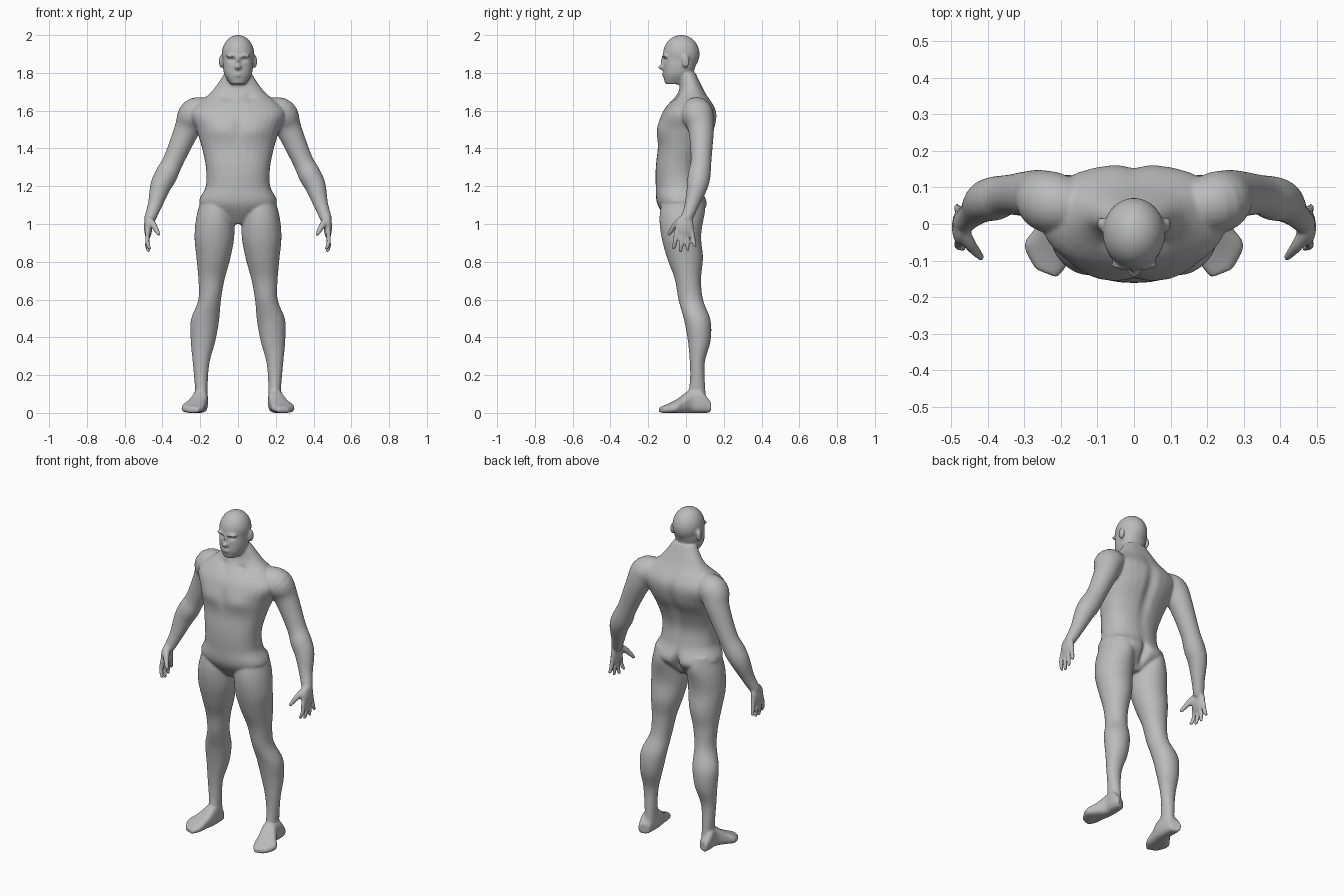
import bpy, bmesh, math
from mathutils import Vector, Matrix

cube = bpy.data.objects.get("Cube")
if cube:
    bpy.data.objects.remove(cube, do_unlink=True)

grey = (.5, .5, .5, 1)
skin = bpy.data.materials.new("matte_grey")
skin.use_nodes = True
skin.diffuse_color = grey
skin.node_tree.nodes["Principled BSDF"].inputs["Base Color"].default_value = grey

body_mesh = bmesh.new()
MIDDLE = (1,)
BOTH = (1, -1)


def spline(before, start, end, after, t):
    """Catmull-Rom value between start and end."""
    slope_in, slope_out = (end - before) / 2, (after - start) / 2
    ease = t * t * (3 - 2 * t)
    return (start + (end - start) * ease
            + slope_in * t * (1 - t) ** 2 - slope_out * t * t * (1 - t))


def refine(rows, steps=5):
    """Add smoothly interpolated sections between the given ones."""
    padded = [rows[0], *rows, rows[-1]]
    result = []
    for group in zip(padded, padded[1:], padded[2:], padded[3:]):
        for step in range(steps):
            result.append([spline(*values, step / steps) for values in zip(*group)])
    return result + [rows[-1]]


def stations(first, last, *profiles):
    """Pair evenly spaced positions with the profile values."""
    count = len(profiles[0])
    spaced = [first + (last - first) * i / (count - 1) for i in range(count)]
    return refine(list(zip(spaced, *profiles)))


def loft(sections, sides, power=2.0, segments=32):
    """Skin superellipse sections given as centre, first radius, second radius."""
    def bend(value):
        return math.copysign(abs(value) ** (2 / power), value)

    angles = [math.tau * k / segments for k in range(segments)]
    for side in sides:
        rings = []
        for centre, across, along in sections:
            points = [centre + across * bend(math.cos(a)) + along * bend(math.sin(a))
                      for a in angles]
            rings.append([body_mesh.verts.new((p.x * side, p.y, p.z)) for p in points])
        for lower, upper in zip(rings, rings[1:]):
            for k in range(segments):
                body_mesh.faces.new((lower[k - 1], lower[k], upper[k], upper[k - 1]))
        body_mesh.faces.new(rings[0])
        body_mesh.faces.new(rings[-1])


def stack(rows, sides, power):
    """Level sections: height, inner x, outer x, front y, back y."""
    sections = []
    for z, inner, outer, front, back in rows:
        centre = Vector(((inner + outer) / 2, (front + back) / 2, z))
        sections.append((centre, Vector(((outer - inner) / 2, 0, 0)),
                         Vector((0, (back - front) / 2, 0))))
    loft(sections, sides, power)


def tube(rows, segments=24):
    """Mirrored round limb along a path of x, y, z, radius."""
    rows = refine(rows)
    path = [Vector(row[:3]) for row in rows]
    sections = []
    for i, point in enumerate(path):
        ahead = path[min(i + 1, len(path) - 1)]
        behind = path[max(i - 1, 0)]
        direction = (ahead - behind).normalized()
        across = direction.cross(Vector((0, 1, 0))).normalized()
        radius = rows[i][3]
        sections.append((point, across * radius, direction.cross(across) * radius))
    loft(sections, BOTH, segments=segments)


def blob(centre, size):
    """Ellipsoid, mirrored when it lies off the middle."""
    for side in BOTH if centre[0] else MIDDLE:
        place = Matrix.Translation((centre[0] * side, *centre[1:]))
        bmesh.ops.create_uvsphere(body_mesh, u_segments=24, v_segments=16, radius=1,
                                  matrix=place @ Matrix.Diagonal((*size, 1)))


# Torso and neck, from the crotch up
half_width = [.03, .2, .17, .17, .19, .22, .25, .14, .07]
front = [-.08, -.15, -.16, -.16, -.15, -.15, -.12, -.04, -.03]
back = [.03, .1, .08, .07, .1, .15, .16, .1, .05]
stack(stations(1, 1.8, [-w for w in half_width], half_width, front, back), MIDDLE, 2.3)

# Jaw and skull
half_width = [.04, .07, .08, .08]
front = [-.11, -.12, -.12, -.12]
back = [-.01, .03, .05, .06]
stack(stations(1.74, 1.88, [-w for w in half_width], half_width, front, back), MIDDLE, 2.2)
blob((0, -.025, 1.9), (.086, .097, .101))

# Nose, brow, lips and ears
blob((0, -.125, 1.83), (.018, .023, .014))
blob((0, -.12, 1.86), (.01, .014, .035))
blob((.03, -.11, 1.89), (.035, .017, .01))
blob((0, -.115, 1.79), (.025, .012, .012))
blob((.09, 0, 1.86), (.011, .02, .035))

# Legs, from the ankle up
inner = [.16, .16, .15, .12, .1, .09, .07, .04, .02, .02, .03]
outer = [.22, .23, .24, .25, .25, .21, .21, .22, .23, .22, .19]
front = [0, .02, .02, .01, -.01, -.04, -.06, -.1, -.13, -.14, -.12]
back = [.11, .1, .1, .13, .13, .09, .08, .09, .08, .09, .08]
stack(stations(.05, 1.15, inner, outer, front, back), BOTH, 2)

# Feet, from heel to toe, with the outer edge set back
centre_x = [.2, .2, .2, .22, .24, .24]
half_width = [.03, .04, .04, .05, .06, .03]
height = [.06, .12, .12, .08, .05, .03]
loft([(Vector((x, y, h / 2)), Vector((w, w * .4, 0)), Vector((0, 0, h / 2)))
      for y, x, w, h in stations(.125, -.135, centre_x, half_width, height)], BOTH, 2.8)

# Arms, from shoulder to wrist
tube([(.16, .05, 1.6, .07), (.23, .06, 1.58, .085), (.27, .08, 1.5, .068),
      (.34, .08, 1.34, .055), (.38, .07, 1.26, .06), (.41, .06, 1.2, .055),
      (.44, .03, 1.1, .038), (.47, 0, 1.02, .03)])

# Hands: palm, four fingers and thumb
blob((.476, -.008, .985), (.022, .05, .065))
for i, length in enumerate((.075, .09, .085, .06)):
    y = -.05 + .027 * i
    spread = .006 * (i - 1.5)
    tube([(.478, y, .97, .012), (.48, y + spread, .94 - length / 2, .012),
          (.465 + .007 * i, y + spread * 2, .94 - length, .009)], 14)
tube([(.466, -.025, 1.02, .02), (.445, -.06, .99, .017), (.416, -.094, .94, .01)], 14)

# Fuse the parts into one skin
bmesh.ops.recalc_face_normals(body_mesh, faces=body_mesh.faces)
mesh = bpy.data.meshes.new("body_parts")
body_mesh.to_mesh(mesh)
body_mesh.free()
body = bpy.data.objects.new("body", mesh)
bpy.context.collection.objects.link(body)
fuse = body.modifiers.new("fuse", 'REMESH')
fuse.mode = 'VOXEL'
fuse.voxel_size = .007
soften = body.modifiers.new("soften", 'SMOOTH')
soften.factor = .5
soften.iterations = 5
bpy.context.view_layer.update()
depsgraph = bpy.context.evaluated_depsgraph_get()
body.data = bpy.data.meshes.new_from_object(body.evaluated_get(depsgraph))
body.modifiers.clear()
bpy.data.meshes.remove(mesh)


def relief(centre, reach, push):
    """Press or raise the skin along y around a mirrored spot."""
    for vertex in body.data.vertices:
        spot = (abs(vertex.co.x), vertex.co.y, vertex.co.z)
        distance = sum(((p - c) / r) ** 2 for p, c, r in zip(spot, centre, reach))
        vertex.co.y += push * math.exp(-distance)


# Face and muscle relief: eyes, spine, seat cleft, seat, chest, breastbone, collar
relief((.034, -.12, 1.87), (.02, .03, .01), .011)
relief((0, .15, 1.42), (.03, .08, .2), -.018)
relief((0, .1, 1.08), (.02, .06, .06), -.03)
relief((.09, .1, 1.09), (.07, .06, .06), .016)
relief((.1, -.14, 1.5), (.08, .06, .05), -.01)
relief((0, -.15, 1.5), (.02, .05, .07), .006)
relief((.06, -.06, 1.67), (.03, .04, .02), .012)

# Finish
body.data.name = "body"
body.data.materials.clear()
body.data.materials.append(skin)
for face in body.data.polygons:
    face.use_smooth = True
